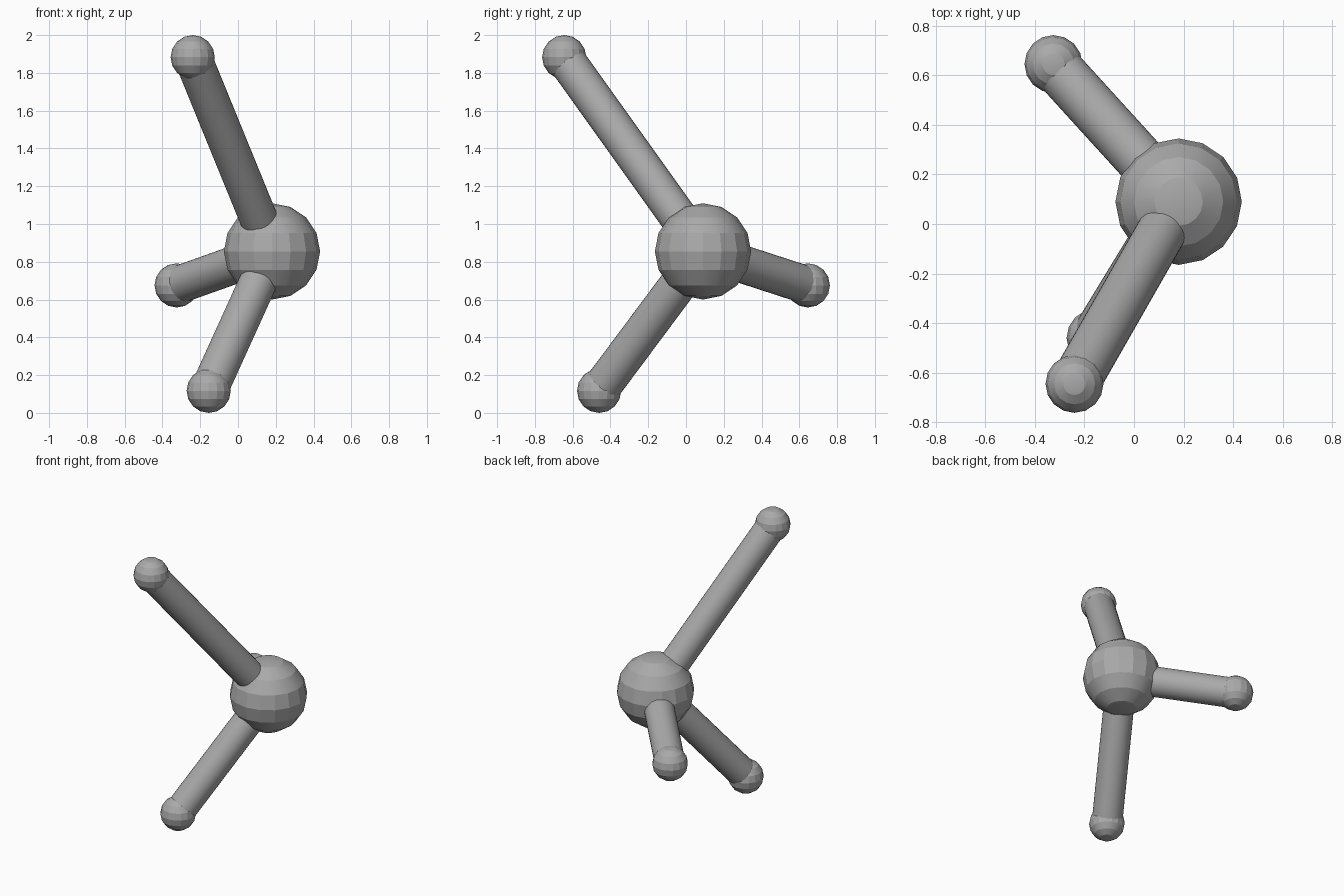
import bpy
import math
from mathutils import Vector

if "Cube" in bpy.data.objects:
    bpy.data.objects.remove(bpy.data.objects["Cube"], do_unlink=True)

# Single plain grey
grey = bpy.data.materials.new("grey")
grey.use_nodes = True
colour = (0.4, 0.4, 0.4, 1)
grey.diffuse_color = colour
grey.node_tree.nodes["Principled BSDF"].inputs["Base Color"].default_value = colour


def finish(name, angle):
    ob = bpy.context.object
    ob.name = name
    ob.data.materials.append(grey)
    bpy.ops.object.shade_smooth_by_angle(angle=math.radians(angle))


def ball(name, centre, radius):
    bpy.ops.mesh.primitive_uv_sphere_add(segments=16, ring_count=8,
                                         radius=radius, location=centre)
    finish(name, 20)


def rod(name, start, end, radius):
    axis = end - start
    bpy.ops.mesh.primitive_cylinder_add(
        vertices=32, radius=radius, depth=axis.length,
        location=(start + end) / 2,
        rotation=axis.to_track_quat('Z', 'Y').to_euler())
    finish(name, 30)


# Central ball with three rods, each capped by a small ball
hub = Vector((0.18, 0.09, 0.855))
ball("centre_ball", hub, 0.255)

tips = {
    "upper": Vector((-0.24, -0.645, 1.883)),
    "lower": Vector((-0.155, -0.46, 0.117)),
    "back": Vector((-0.325, 0.645, 0.675)),
}
for name, tip in tips.items():
    rod(name + "_rod", hub, tip, 0.1)
    ball(name + "_end_ball", tip, 0.117)
